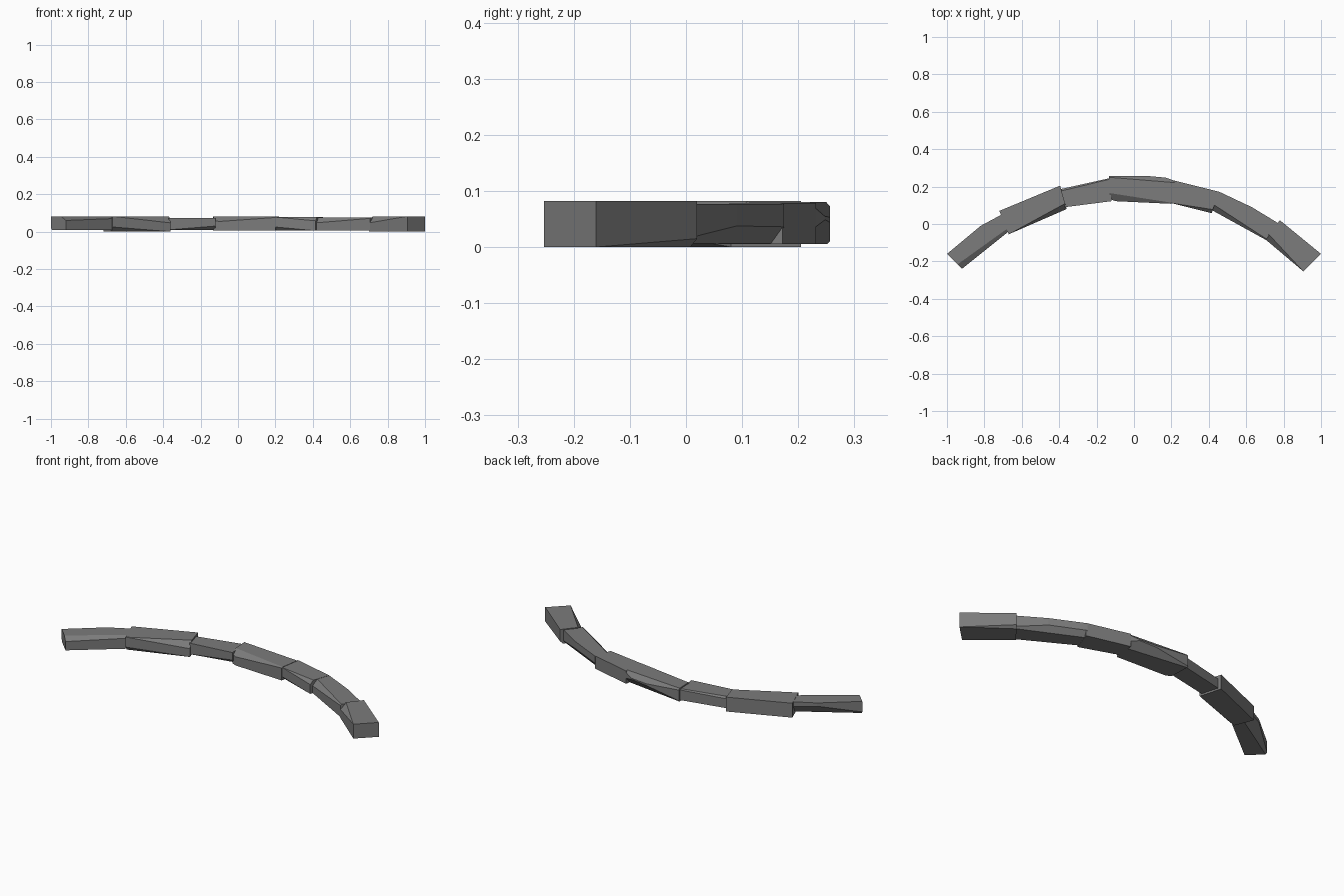
import bpy
import bmesh
from mathutils import Vector

default = bpy.data.objects.get("Cube")
if default:
    bpy.data.objects.remove(default, do_unlink=True)

# Single stone colour
stone = bpy.data.materials.new("grey stone")
stone.use_nodes = True
colour = (0.2, 0.2, 0.2, 1)
stone.diffuse_color = colour
stone.node_tree.nodes["Principled BSDF"].inputs["Base Color"].default_value = colour


def chip(bm, start, end, z, centre, drops, width):
    """Slice a sloping flake off the long edge start-end at height z."""
    toward = 1 if centre.z > z else -1
    a = Vector((*start, z + toward * drops[0]))
    b = Vector((*end, z + toward * drops[1]))
    along = (Vector(end) - Vector(start)).normalized()
    inward = Vector((-along.y, along.x))
    middle = (Vector(start) + Vector(end)) / 2
    if inward.dot(centre.xy - middle) < 0:
        inward.negate()
    c = Vector((*(middle + inward * width), z))
    normal = (b - a).cross(c - a).normalized()
    if normal.dot(centre - a) > 0:
        normal.negate()
    cut = bmesh.ops.bisect_plane(
        bm, geom=bm.verts[:] + bm.edges[:] + bm.faces[:], dist=1e-5,
        plane_co=a, plane_no=normal, clear_outer=True)
    rim = [e for e in cut["geom_cut"]
           if isinstance(e, bmesh.types.BMEdge) and e.is_boundary]
    if rim:
        bmesh.ops.holes_fill(bm, edges=rim, sides=0)


def block(name, outer, inner, low, high, chips):
    """Extrude a plan outline, then flake its long edges."""
    bm = bmesh.new()
    outline = [bm.verts.new((x, y, low)) for x, y in outer + inner[::-1]]
    base = bm.faces.new(outline)
    top = bmesh.ops.extrude_face_region(bm, geom=[base])["geom"]
    for v in top:
        if isinstance(v, bmesh.types.BMVert):
            v.co.z = high
    bmesh.ops.recalc_face_normals(bm, faces=bm.faces[:])
    centre = sum((v.co for v in bm.verts), Vector()) / len(bm.verts)
    for side, level, drops, width in chips:
        line = outer if side == "outer" else inner
        z = high if level == "top" else low
        chip(bm, line[0], line[-1], z, centre, drops, width)
    bmesh.ops.recalc_face_normals(bm, faces=bm.faces[:])
    mesh = bpy.data.meshes.new(name)
    bm.to_mesh(mesh)
    bm.free()
    mesh.materials.append(stone)
    bpy.context.collection.objects.link(bpy.data.objects.new(name, mesh))


# Seven stones from the right end to the left end of the arc
block("right_end_stone",
      [(-1, -.16), (-.82, -.01), (-.69, .06)], [(-.92, -.24), (-.67, -.04)],
      .01, .08,
      [("inner", "top", (.02, .01), .025), ("outer", "bottom", (.01, .04), .02)])

block("right_outer_stone",
      [(-.72, .07), (-.395, .205)], [(-.67, -.055), (-.36, .08)],
      0, .082,
      [("inner", "top", (0, .035), .015), ("inner", "bottom", (.025, 0), .012)])

block("right_inner_stone",
      [(-.4, .185), (-.13, .245)], [(-.37, .09), (-.12, .122)],
      .01, .073,
      [("inner", "bottom", (0, .02), .01), ("outer", "top", (.01, .005), .008)])

block("middle_stone",
      [(-.135, .257), (.07, .257), (.17, .248), (.22, .23)],
      [(-.13, .135), (-.1, .122), (.2, .108)],
      .005, .08,
      [("inner", "top", (.02, .004), .018), ("outer", "bottom", (.006, .03), .015),
       ("outer", "top", (.008, .01), .008)])

block("left_inner_stone",
      [(.215, .232), (.455, .172)], [(.2, .112), (.415, .058)],
      .005, .078,
      [("inner", "top", (0, .02), .01), ("inner", "bottom", (.02, 0), .01)])

block("left_outer_stone",
      [(.45, .175), (.63, .09), (.77, .005)], [(.415, .075), (.705, -.085)],
      .006, .077,
      [("inner", "top", (.03, .006), .018), ("outer", "bottom", (.03, .01), .015)])

block("left_end_stone",
      [(.78, .02), (1, -.16)], [(.7, -.08), (.905, -.253)],
      0, .082,
      [("inner", "top", (.035, 0), .016), ("outer", "bottom", (.015, 0), .008)])
